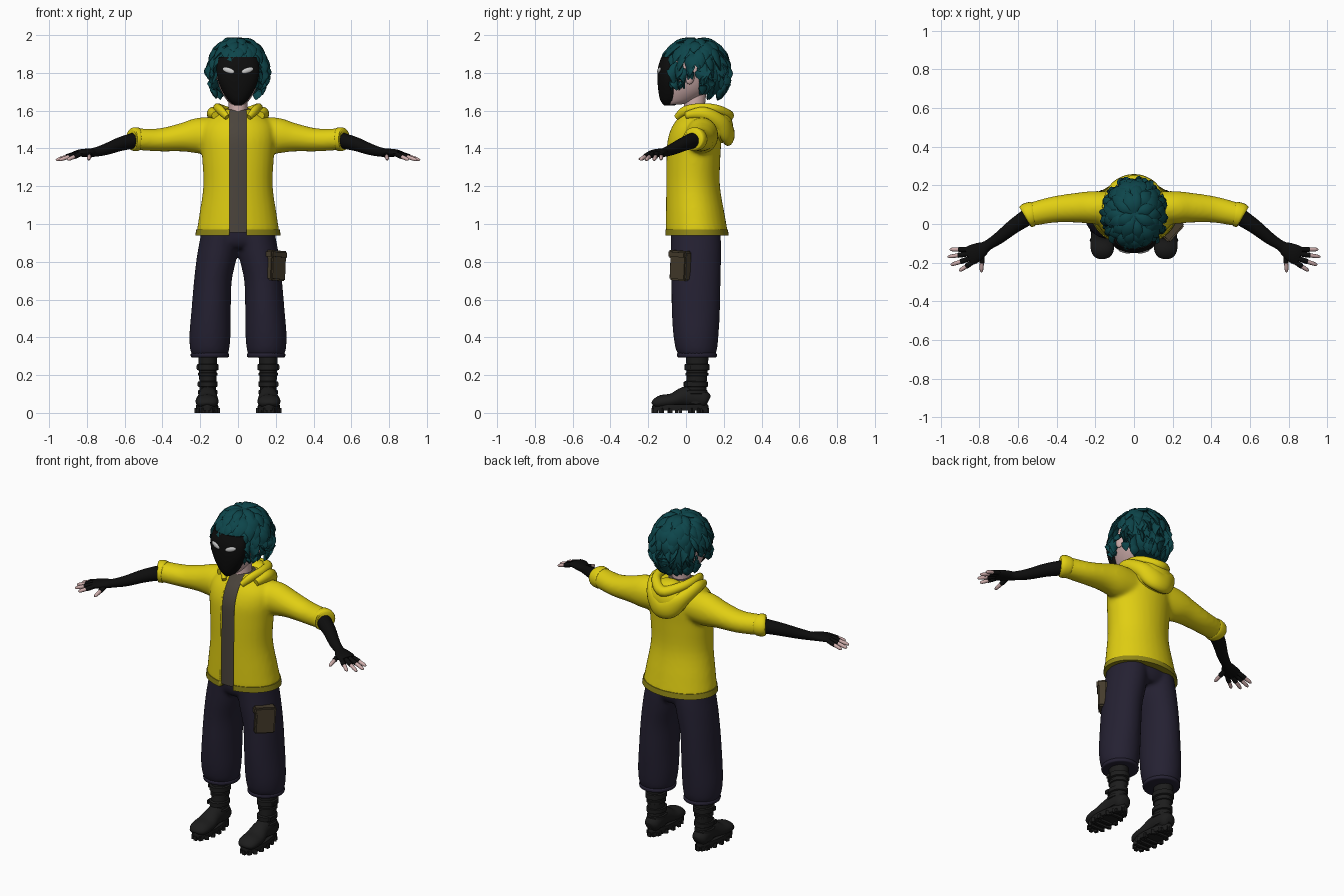
import bpy, bmesh, math, random
from mathutils import Vector, Matrix, Euler

if "Cube" in bpy.data.objects:
    bpy.data.objects.remove(bpy.data.objects["Cube"])
random.seed(4)

def mat(name, r, g, b):
    m = bpy.data.materials.new(name)
    m.diffuse_color = (r, g, b, 1)
    m.use_nodes = True
    m.node_tree.nodes["Principled BSDF"].inputs["Base Color"].default_value = m.diffuse_color
    return m
YELLOW, OLIVE = mat("yellow", .75, .62, .006), mat("olive", .28, .24, .008)
NAVY, BROWN = mat("navy", .018, .015, .032), mat("brown", .07, .058, .045)
CANVAS, BLACK = mat("canvas", .06, .045, .025), mat("black", .004, .004, .004)
BOOT, SKIN = mat("boot", .012, .012, .012), mat("skin", .62, .42, .41)
TEAL, WHITE = mat("teal", .004, .06, .07), mat("white", .75, .78, .78)

# ---- helpers
def spline(rows, k=4):
    out = []
    for i in range(len(rows) - 1):
        p = [rows[max(i - 1, 0)], rows[i], rows[i + 1], rows[min(i + 2, len(rows) - 1)]]
        for s in range(k):
            t = s / k
            out.append(tuple(.5 * (2*b + (c - a)*t + (2*a - 5*b + 4*c - d)*t*t + (3*b - a - 3*c + d)*t**3)
                             for a, b, c, d in zip(*p)))
    return out + [tuple(rows[-1])]

def ring(c, u, v, a, b, n):
    return [c + u * a * math.cos(2*math.pi*i/n) + v * b * math.sin(2*math.pi*i/n) for i in range(n)]

def body(rows, n=32, k=4):          # rows: z, centre x, half width, front y, back y
    return [ring(Vector((cx, (f + r) / 2, z)), Vector((1, 0, 0)), Vector((0, 1, 0)), w, (r - f) / 2, n)
            for z, cx, w, f, r in spline(rows, k)]

def tube(rows, n=16, k=4):          # rows: x, y, z, half width, half height
    rows, out = spline(rows, k), []
    for i, q in enumerate(rows):
        t = Vector(rows[min(i + 1, len(rows) - 1)][:3]) - Vector(rows[max(i - 1, 0)][:3])
        s = t.cross(Vector((0, 0, 1))).normalized()
        out.append(ring(Vector(q[:3]), s, s.cross(t).normalized(), q[3], q[4], n))
    return out

def flip(rings):
    return [[Vector((-p.x, p.y, p.z)) for p in r] for r in rings]

def finish(name, bm, m, both=False, angle=45):
    bmesh.ops.recalc_face_normals(bm, faces=bm.faces)
    me = bpy.data.meshes.new(name)
    bm.to_mesh(me)
    bm.free()
    me.materials.append(m)
    o = bpy.data.objects.new(name, me)
    bpy.context.collection.objects.link(o)
    bpy.ops.object.select_all(action='DESELECT')
    o.select_set(True)
    bpy.context.view_layer.objects.active = o
    bpy.ops.object.shade_smooth_by_angle(angle=math.radians(angle))
    if both:
        o.modifiers.new("mirror", 'MIRROR').use_mirror_merge = False
    return o

def loft(name, parts, m, both=False):
    bm = bmesh.new()
    for rings in parts:
        vs = [[bm.verts.new(p) for p in r] for r in rings]
        n = len(vs[0])
        for a, b in zip(vs, vs[1:]):
            for i in range(n):
                bm.faces.new((a[i], a[(i+1) % n], b[(i+1) % n], b[i]))
        bm.faces.new(vs[0])
        bm.faces.new(vs[-1])
    return finish(name, bm, m, both)

def place(loc, size, rot):
    return Matrix.LocRotScale(Vector(loc), Euler(rot), Vector(size))

def ball(name, loc, size, m, rot=(0, 0, 0), both=False):
    bm = bmesh.new()
    bmesh.ops.create_uvsphere(bm, u_segments=28, v_segments=16, radius=1, matrix=place(loc, size, rot))
    return finish(name, bm, m, both)

def boxes(name, items, m, both=False, bevel=0):
    bm = bmesh.new()
    for loc, size, rot in items:
        bmesh.ops.create_cube(bm, size=1, matrix=place(loc, size, rot))
    if bevel:
        bmesh.ops.bevel(bm, geom=bm.edges[:], offset=bevel, segments=2, affect='EDGES')
    return finish(name, bm, m, both)

def fuse(o, voxel, repeat):
    r = o.modifiers.new("fuse", 'REMESH')
    r.mode, r.voxel_size, r.use_smooth_shade = 'VOXEL', voxel, True
    s = o.modifiers.new("smooth", 'SMOOTH')
    s.factor, s.iterations = .5, repeat

# ---- jacket with open front, shirt beneath
torso = [(.955, 0, .22, -.11, .222), (1.05, 0, .205, -.11, .205), (1.2, 0, .184, -.109, .18),
         (1.35, 0, .19, -.107, .182), (1.45, 0, .198, -.1, .188), (1.52, 0, .188, -.075, .186),
         (1.57, 0, .14, -.04, .168), (1.605, 0, .08, -.015, .135)]
sleeve = tube([(.06, .08, 1.47, .085, .09), (.2, .085, 1.468, .086, .096), (.3, .084, 1.458, .077, .075),
               (.42, .074, 1.445, .068, .061), (.55, .045, 1.45, .06, .058)], 24)
jacket = loft("jacket", [body(torso), sleeve, flip(sleeve)], YELLOW)
fuse(jacket, .011, 8)
hem = loft("jacket_hem", [body([(.94, 0, .226, -.113, .226), (.972, 0, .221, -.113, .222)], 48, 1)], OLIVE)
slot = boxes("front_opening_cutter", [((0, -.1, 1.25), (.088, .21, .9), (0, 0, 0))], OLIVE)
slot.hide_render = True
slot.display_type = 'WIRE'
for o in (jacket, hem):
    c = o.modifiers.new("opening", 'BOOLEAN')
    c.operation, c.object, c.solver = 'DIFFERENCE', slot, 'EXACT'
loft("shirt", [body([(z, x, w - .014, f + .01, b - .016) for z, x, w, f, b in torso])], BROWN)
loft("sleeve_cuff", [tube([(.52, .053, 1.449, .06, .058), (.53, .051, 1.449, .064, .062),
                           (.555, .043, 1.449, .064, .062), (.565, .038, 1.449, .055, .053)], 24)], YELLOW, True)

# ---- hood lying on the back
ball("hood_bag", (0, .165, 1.525), (.125, .082, .1), YELLOW, (.35, 0, 0))
def drape(pts):
    return tube(pts + [(-x, y, z, a, b) for x, y, z, a, b in pts[-2::-1]], 16, 5)
loft("hood_fold", [drape([(.12, .0, 1.575, .02, .02), (.135, .09, 1.585, .03, .035), (.1, .175, 1.54, .035, .045),
                          (.05, .213, 1.49, .035, .06), (0, .222, 1.475, .036, .062)])], YELLOW)
loft("hood_rim", [drape([(.058, -.05, 1.565, .012, .016), (.09, -.005, 1.6, .02, .024), (.108, .08, 1.615, .024, .024),
                         (.085, .165, 1.605, .026, .026), (0, .222, 1.575, .032, .03)])], YELLOW)

# ---- trousers
leg = body([(.305, .149, .094, -.038, .154), (.34, .15, .104, -.055, .165), (.42, .148, .109, -.068, .173),
            (.55, .142, .104, -.076, .18), (.7, .133, .1, -.077, .183), (.82, .113, .106, -.08, .186),
            (.9, .1, .105, -.08, .186), (.98, .09, .1, -.08, .18)])
hips = body([(.87, 0, .1, -.05, .16), (.91, 0, .19, -.075, .18), (.98, 0, .2, -.08, .185)])
fuse(loft("trousers", [leg, flip(leg), hips], NAVY), .011, 5)
loft("trouser_cuff", [body([(.293, .149, .09, -.035, .15), (.297, .149, .1, -.046, .162),
                            (.312, .149, .101, -.048, .163), (.32, .149, .09, -.035, .15)])], NAVY, True)
turn = (0, .06, math.radians(48))
boxes("cargo_pocket", [((.2, -.03, .775), (.115, .05, .15), turn)], CANVAS, bevel=.008)
boxes("pocket_flap", [((.201, -.033, .838), (.124, .058, .042), turn)], CANVAS, bevel=.008)

# ---- boots
loft("boot_shaft", [body([(.05, .16, .045, -.01, .115), (.12, .16, .044, -.005, .108), (.2, .16, .046, .003, .112),
                          (.33, .16, .052, -.002, .122)], 24)], BOOT, True)
loft("boot_foot", [tube([(.16, .118, .06, .025, .03), (.16, .1, .068, .044, .045), (.16, .05, .085, .049, .06),
                         (.16, -.01, .085, .05, .052), (.163, -.07, .066, .06, .038), (.164, -.13, .058, .06, .036),
                         (.165, -.165, .048, .045, .024), (.165, -.175, .042, .02, .01)], 20)], BOOT, True)
loft("boot_straps", [body([(z - h, .16, w - .008, y + .008, b - .008), (z - h + .004, .16, w, y, b),
                           (z + h - .004, .16, w, y, b), (z + h, .16, w - .008, y + .008, b - .008)], 24, 1)
                     for z, h, w, y, b in ((.242, .018, .057, -.008, .124), (.205, .01, .052, -.003, .118),
                                           (.152, .016, .052, -.012, .116), (.11, .012, .052, -.02, .115))], BOOT, True)
boxes("strap_buckles", [((.215, .04, .242), (.012, .03, .026), (0, 0, 0)),
                        ((.208, .02, .152), (.012, .03, .026), (0, 0, 0))], BOOT, True, .003)
def sole(t, grow=1):
    return Vector((.163 + grow * math.sin(t) * (.058 + .011 * math.cos(t)), -.03 - grow * .15 * math.cos(t), 0))
angles = [2 * math.pi * i / 32 for i in range(32)]
loft("boot_sole", [[[sole(t, g) + Vector((0, 0, z)) for t in angles]
                    for z, g in ((.012, .97), (.03, 1), (.044, .98))]], BOOT, True)
boxes("sole_lugs", [((*sole(t, .94).xy, .013), (.018, .022, .026), (0, 0, -t)) for t in angles[::2]]
      + [((.163, y, .01), (.08, .016, .02), (0, 0, 0)) for y in (-.13, -.09, -.05, .04, .08)], BOOT, True)

# ---- arms and fingerless gloves
loft("glove_arm", [tube([(.53, .05, 1.447, .045, .043), (.62, -.01, 1.424, .038, .037), (.7, -.073, 1.395, .031, .03),
                         (.76, -.112, 1.38, .027, .024), (.79, -.132, 1.378, .04, .022),
                         (.83, -.155, 1.376, .05, .02), (.857, -.168, 1.372, .048, .015)], 20)], BLACK, True)
fingers = [((.86, -.131, 1.372), (.954, -.132, 1.342)), ((.855, -.154, 1.374), (.964, -.17, 1.338)),
           ((.845, -.177, 1.374), (.948, -.212, 1.338)), ((.832, -.195, 1.372), (.904, -.243, 1.34)),
           ((.785, -.15, 1.372), (.79, -.25, 1.342))]
gloved, bare = [], []
for a, b in fingers:
    a, b = Vector(a), Vector(b)
    at = lambda t, r: (*a.lerp(b, t), r, r)
    gloved.append(tube([at(-.15, .012), at(.3, .0135), at(.5, .013)], 10, 2))
    bare.append(tube([at(.4, .0105), at(.75, .0105), at(.93, .008), at(1, .003)], 10, 2))
loft("glove_fingers", gloved, BLACK, True)
loft("fingertips", bare, SKIN, True)

# ---- head, neck, ears, mask and eyes
loft("neck", [body([(1.54, 0, .06, -.015, .12), (1.6, 0, .05, -.01, .1), (1.72, 0, .05, -.01, .11)], 24)], SKIN)
loft("head", [body([(1.632, 0, .03, -.1, -.03), (1.65, 0, .055, -.113, .04), (1.7, 0, .088, -.125, .12),
                    (1.76, 0, .11, -.13, .17), (1.82, 0, .12, -.13, .19), (1.9, 0, .108, -.1, .175),
                    (1.95, 0, .06, -.04, .12)])], SKIN)
ball("ear", (.12, .022, 1.775), (.012, .024, .036), SKIN, (-.2, 0, .3), True)
loft("mask", [body([(1.627, 0, .018, -.115, -.06), (1.655, 0, .052, -.136, -.03), (1.71, 0, .086, -.147, -.03),
                    (1.77, 0, .108, -.151, -.035), (1.83, 0, .113, -.148, -.035), (1.885, 0, .1, -.13, -.03)])], BLACK)
ball("mask_eye", (.05, -.142, 1.813), (.033, .008, .014), WHITE, (0, -.3, .25), True)

# ---- hair: cap, nape and overlapping pointed locks
def scalp(az, el, lift=0):          # az is measured from the front
    h = math.cos(el if el > 0 else el * .6)
    return Vector((math.sin(az) * h * (.143 + lift), .048 - math.cos(az) * h * (.168 + lift),
                   1.825 + math.sin(el) * (.153 + lift)))
loft("hair_cap", [[[scalp(t, math.radians(e)) for t in angles] for e in (14, 25, 40, 55, 70, 82, 89)]], TEAL)
loft("hair_nape", [body([(1.685, 0, .08, .05, .175), (1.72, 0, .115, .04, .2), (1.78, 0, .133, .03, .213),
                         (1.87, 0, .135, .0, .21)])], TEAL)
def lowest(az):                     # hairline height
    d = abs(math.degrees(math.atan2(math.sin(az), math.cos(az))))
    return 1.835 if d < 42 else 1.72 if d < 72 else 1.77 if d < 102 else 1.68 if d < 125 else 1.645
locks = []
for el, count, wide in ((84, 8, .03), (66, 13, .034), (48, 17, .033), (30, 20, .03), (13, 20, .03),
                        (-4, 20, .028), (-22, 18, .027), (-38, 16, .025)):
    for i in range(count):
        az = 2 * math.pi * (i + random.uniform(.2, .8)) / count
        span, twist = math.radians(random.uniform(34, 46)), random.uniform(-.15, .15)
        start = math.radians(el + random.uniform(-4, 4))
        if scalp(az, start).z < lowest(az) + .03:
            continue
        while scalp(az, start - span).z < lowest(az):
            span *= .93
        w = wide * random.uniform(.85, 1.15)
        rows = []
        for t, f, lift in ((0, .4, -.004), (.3, .95, .005), (.6, 1, .01), (.85, .5, .014), (1, .04, .019)):
            rows.append((*scalp(az + twist * t, start - span * t, lift), w * f, .011 * f + .001))
        locks.append(tube(rows, 6, 2))
loft("hair_locks", locks, TEAL)
